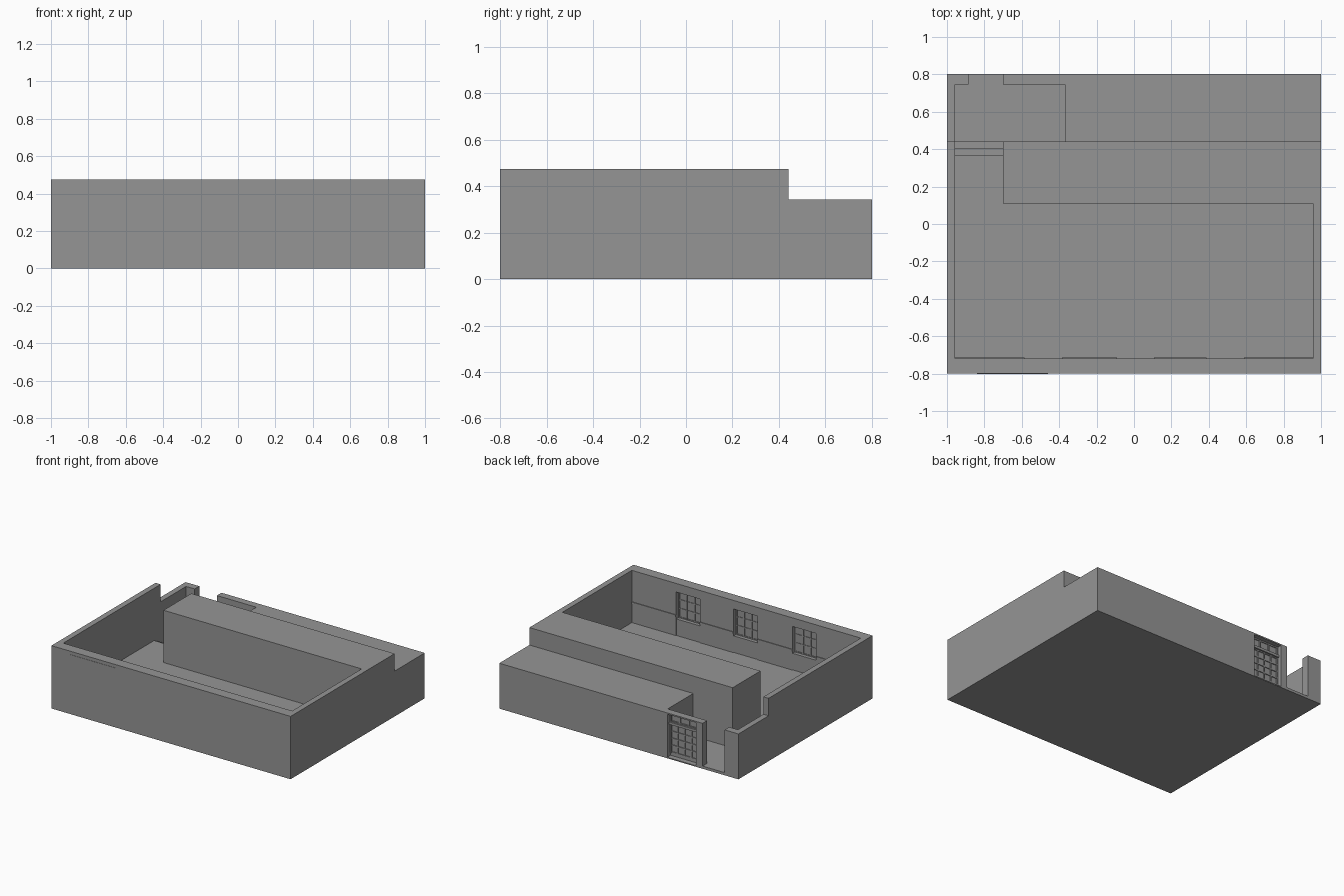
import bpy, bmesh

if "Cube" in bpy.data.objects:
    bpy.data.objects.remove(bpy.data.objects["Cube"])

GREY = bpy.data.materials.new("dark_grey")
GREY.diffuse_color = (0.30, 0.30, 0.30, 1)
GREY.use_nodes = True
GREY.node_tree.nodes["Principled BSDF"].inputs["Base Color"].default_value = GREY.diffuse_color


def box(name, x0, x1, y0, y1, z0, z1):
    bm = bmesh.new()
    bmesh.ops.create_cube(bm, size=1)
    for v in bm.verts:
        v.co.x = x1 if v.co.x > 0 else x0
        v.co.y = y1 if v.co.y > 0 else y0
        v.co.z = z1 if v.co.z > 0 else z0
    return finish(name, bm)


def finish(name, bm):
    me = bpy.data.meshes.new(name)
    bm.to_mesh(me)
    bm.free()
    me.materials.append(GREY)
    ob = bpy.data.objects.new(name, me)
    bpy.context.collection.objects.link(ob)
    return ob


def cut(target, *bounds):
    """Carve a box out of the target and discard the cutter."""
    cutter = box("cutter", *bounds)
    cutter.hide_render = True
    mod = target.modifiers.new("cut", 'BOOLEAN')
    mod.operation = 'DIFFERENCE'
    mod.solver = 'EXACT'
    mod.object = cutter
    bpy.context.view_layer.objects.active = target
    bpy.ops.object.modifier_apply(modifier=mod.name)
    bpy.data.objects.remove(cutter, do_unlink=True)


def lattice(name, x0, x1, y0, y1, z0, z1, cols, rows, w):
    """Window bars: evenly spaced uprights and crossbars."""
    for i in range(cols + 1):
        x = x0 + w / 2 + (x1 - x0 - w) * i / cols
        box(name + "_upright", x - w / 2, x + w / 2, y0, y1, z0, z1)
    for j in range(rows + 1):
        z = z0 + w / 2 + (z1 - z0 - w) * j / rows
        box(name + "_crossbar", x0, x1, y0 + 0.001, y1 - 0.001, z - w / 2, z + w / 2)


HIGH, LOW, FLOOR, ENTRY = 0.475, 0.343, 0.08, 0.02

# Building mass: tall main part with a lower rear strip
profile = [(-0.8, 0), (0.802, 0), (0.802, LOW), (0.442, LOW), (0.442, HIGH), (-0.8, HIGH)]
bm = bmesh.new()
face = bm.faces.new([bm.verts.new((-1, y, z)) for y, z in profile])
ext = bmesh.ops.extrude_face_region(bm, geom=[face])
bmesh.ops.translate(bm, vec=(2, 0, 0), verts=[g for g in ext["geom"] if isinstance(g, bmesh.types.BMVert)])
bmesh.ops.recalc_face_normals(bm, faces=bm.faces)
shell = finish("building_shell", bm)

# Main room, stepped passage, entrance hall and doorway
cut(shell, -0.957, 0.957, -0.72, 0.11, FLOOR, 1)
cut(shell, -0.957, -0.70, 0.0, 0.50, FLOOR, 1)
cut(shell, -0.957, -0.70, 0.365, 0.50, 0.06, 1)
cut(shell, -0.957, -0.70, 0.405, 0.50, 0.04, 1)
cut(shell, -0.957, -0.37, 0.442, 0.747, ENTRY, 1)
cut(shell, -0.885, -0.70, 0.70, 0.9, ENTRY, 1)

# Entrance window: opening beside the door, glazing and bars
cut(shell, -0.645, -0.405, 0.762, 0.9, 0.008, 0.333)
lattice("entrance_window", -0.645, -0.405, 0.761, 0.769, 0.03, 0.25, 4, 4, 0.01)
lattice("entrance_transom", -0.645, -0.405, 0.761, 0.769, 0.265, 0.333, 3, 1, 0.01)
box("transom_bar", -0.645, -0.405, 0.761, 0.78, 0.248, 0.267)

# Blind windows on the inside of the front wall
for cx in (-0.485, 0.008, 0.487):
    x0, x1 = cx - 0.1, cx + 0.1
    cut(shell, x0, x1, -0.755, -0.7, 0.205, 0.41)
    lattice("room_window", x0, x1, -0.756, -0.75, 0.205, 0.41, 3, 3, 0.008)
    cut(shell, x0, x1, -0.724, -0.7, FLOOR, 0.205)

# Dado rail between the windows
for a, b in ((-0.957, -0.585), (-0.385, -0.092), (0.108, 0.387), (0.587, 0.957)):
    box("dado_rail", a, b, -0.721, -0.715, 0.222, 0.238)

# Thin panel on the outer front wall
box("front_panel", -0.84, -0.46, -0.802, -0.799, 0.03, 0.45)
